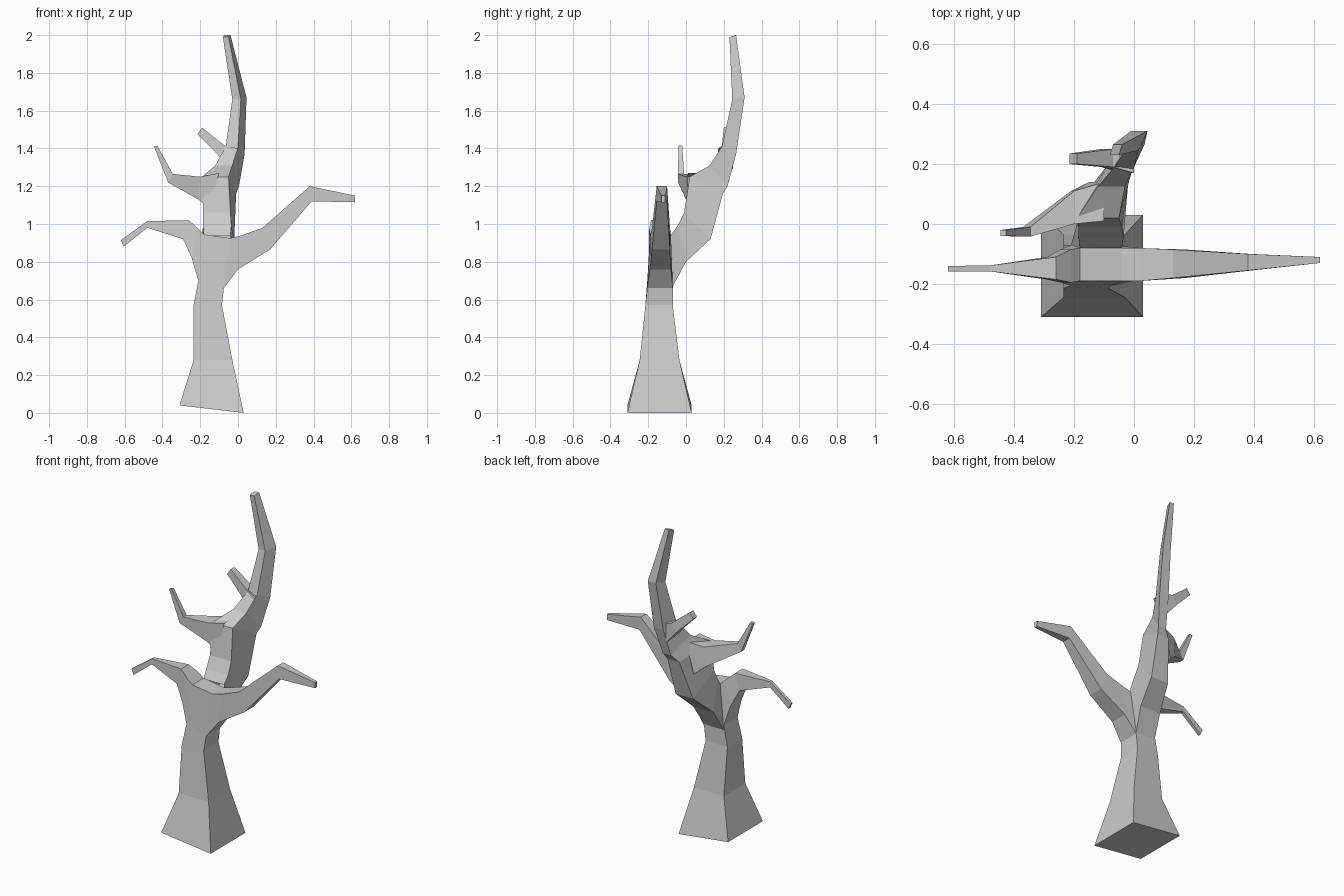
import bpy
import bmesh

default_cube = bpy.data.objects.get("Cube")
if default_cube:
    bpy.data.objects.remove(default_cube, do_unlink=True)

# Single bark colour
bark = bpy.data.materials.new("grey_bark")
bark.use_nodes = True
bark_colour = (.6, .6, .6, 1)
bark.diffuse_color = bark_colour
bark.node_tree.nodes["Principled BSDF"].inputs["Base Color"].default_value = bark_colour


def side_ring(first, second, depth):
    """Four corners from two points in the x-z plane, spread along y."""
    near, far = depth
    (first_x, first_z), (second_x, second_z) = first, second
    return [(first_x, near, first_z), (first_x, far, first_z),
            (second_x, far, second_z), (second_x, near, second_z)]


def limb_ring(front, back, front_span, back_span):
    """Four corners from a front edge and a back edge, each spread along x."""
    corners = []
    for (y, z), span in ((front, front_span), (back, reversed(back_span))):
        corners.extend((x, y, z) for x in span)
    return corners


def loft(name, rings, close_start=False):
    """Skin a chain of four-cornered rings into a flat-shaded part."""
    mesh_builder = bmesh.new()
    loops = [[mesh_builder.verts.new(corner) for corner in ring] for ring in rings]
    for lower, upper in zip(loops, loops[1:]):
        for index in range(len(lower)):
            previous = index - 1
            mesh_builder.faces.new((lower[previous], lower[index],
                                    upper[index], upper[previous]))
    start_cap = mesh_builder.faces.new(loops[0])
    mesh_builder.faces.new(loops[-1])
    bmesh.ops.recalc_face_normals(mesh_builder, faces=mesh_builder.faces[:])
    # Limbs that grow from another part stay open at the joint
    if not close_start:
        bmesh.ops.delete(mesh_builder, geom=[start_cap], context="FACES_ONLY")
    mesh = bpy.data.meshes.new(name)
    mesh_builder.to_mesh(mesh)
    mesh_builder.free()
    mesh.materials.append(bark)
    part = bpy.data.objects.new(name, mesh)
    bpy.context.collection.objects.link(part)
    return part


# Fork rings shared by the trunk and the limbs that leave it
fork_right, fork_left = (-.21, .7), (-.075, .66)
crown_right, crown_left = (-.18, .945), (-.04, .925)
fork_depth, crown_depth = (-.205, -.07), (-.19, -.08)


def fork_ring(fork, crown):
    lower = side_ring(fork, fork, fork_depth)
    upper = side_ring(crown, crown, crown_depth)
    return lower[:2] + upper[2:]


# Flared trunk with a slanted foot
loft("trunk", [
    side_ring((-.31, .04), (.03, 0), depth=(-.31, .03)),
    side_ring((-.235, .28), (-.03, .28), depth=(-.245, -.035)),
    side_ring((-.235, .57), (-.085, .57), depth=(-.215, -.07)),
    side_ring(fork_right, fork_left, fork_depth),
    side_ring(crown_right, crown_left, crown_depth),
], close_start=True)

# Long branch on the left
loft("left_branch", [
    fork_ring(fork_left, crown_left),
    side_ring((0, .76), (.02, .94), depth=(-.19, -.08)),
    side_ring((.17, .865), (.13, .98), depth=(-.18, -.085)),
    side_ring((.39, 1.12), (.38, 1.2), depth=(-.155, -.1)),
    side_ring((.62, 1.115), (.62, 1.15), depth=(-.13, -.11)),
])

# Short drooping branch on the right
loft("right_branch", [
    fork_ring(fork_right, crown_right),
    side_ring((-.245, .82), (-.21, .975), depth=(-.195, -.085)),
    side_ring((-.29, .92), (-.26, 1.02), depth=(-.185, -.11)),
    side_ring((-.48, .98), (-.48, 1.015), depth=(-.158, -.138)),
    side_ring((-.605, .88), (-.62, .915), depth=(-.158, -.14)),
])

# Tall rear limb, leaning back and then curving upright
loft("rear_limb", [
    limb_ring((-.08, .94), (-.07, .67), front_span=(-.18, -.04), back_span=(-.21, -.075)),
    limb_ring((-.045, .99), (0, .8), front_span=(-.185, -.035), back_span=(-.19, -.05)),
    limb_ring((-.01, 1.06), (.13, .92), front_span=(-.185, -.04), back_span=(-.14, -.02)),
    limb_ring((.02, 1.25), (.195, 1.16), front_span=(-.19, -.05), back_span=(-.09, -.01)),
    limb_ring((.125, 1.31), (.22, 1.2), front_span=(-.12, -.03), back_span=(-.05, .005)),
    limb_ring((.19, 1.41), (.265, 1.37), front_span=(-.065, 0), back_span=(-.03, .035)),
    limb_ring((.245, 1.66), (.31, 1.67), front_span=(-.03, .015), back_span=(-.01, .045)),
    limb_ring((.23, 1.99), (.265, 2), front_span=(-.08, -.05), back_span=(-.07, -.04)),
])

# Upturned twig reaching forward from the rear limb
loft("lower_twig", [
    side_ring((-.15, 1.08), (-.1, 1.27), depth=(.01, .14)),
    side_ring((-.21, 1.13), (-.2, 1.25), depth=(0, .11)),
    side_ring((-.37, 1.22), (-.345, 1.265), depth=(-.042, -.01)),
    side_ring((-.445, 1.41), (-.427, 1.415), depth=(-.04, -.02)),
])

# Stubby twig high on the rear limb
loft("upper_twig", [
    side_ring((-.04, 1.29), (0, 1.4), depth=(.17, .25)),
    side_ring((-.11, 1.37), (-.07, 1.415), depth=(.19, .25)),
    side_ring((-.215, 1.475), (-.19, 1.51), depth=(.2, .235)),
])
